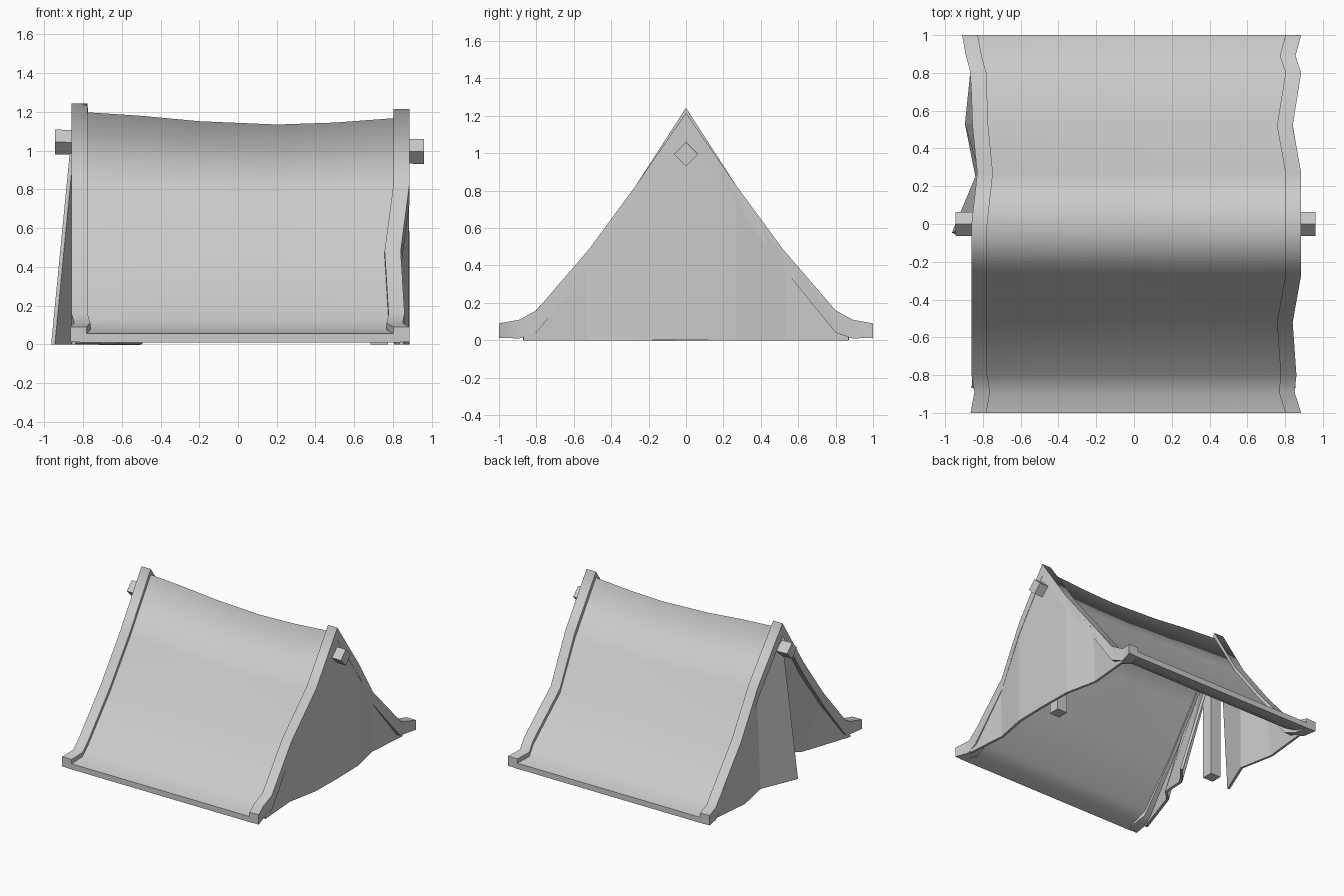
import bpy, bmesh
from mathutils import Vector

cube = bpy.data.objects.get("Cube")
if cube:
    bpy.data.objects.remove(cube, do_unlink=True)

# One canvas grey for everything
grey = bpy.data.materials.new("canvas_grey")
grey.use_nodes = True
COLOR = (0.6, 0.6, 0.6, 1)
grey.diffuse_color = COLOR
grey.node_tree.nodes["Principled BSDF"].inputs["Base Color"].default_value = COLOR

# Slope profile from front hem over the ridge to back hem
YS = [-1, -.89, -.8, -.52, -.27, 0, .27, .52, .8, .89, 1]
HALF = [.09, .11, .16, .485, .825]
OPEN_EDGE = [-.865, -.845, -.86, -.86, -.86, -.86, -.83, -.855, -.865, -.89, -.91]
CLOSED_EDGE = [.885, .85, .86, .84, .885, .885, .885, .84, .885, .855, .885]


def heights(ridge):
    return HALF + [ridge] + HALF[::-1]


def lerp(xs, vs, x):
    for i in range(len(xs) - 1):
        if x <= xs[i + 1]:
            t = (x - xs[i]) / (xs[i + 1] - xs[i])
            return vs[i] + t * (vs[i + 1] - vs[i])
    return vs[-1]


def finish(bm, name):
    bmesh.ops.recalc_face_normals(bm, faces=bm.faces)
    mesh = bpy.data.meshes.new(name)
    bm.to_mesh(mesh)
    bm.free()
    obj = bpy.data.objects.new(name, mesh)
    bpy.context.collection.objects.link(obj)
    mesh.materials.append(grey)
    return obj


def loft(name, rings, sharp_rails):
    """Join closed rings; soft along the length, crisp on the chosen rails."""
    bm = bmesh.new()
    rows = [[bm.verts.new(p) for p in ring] for ring in rings]
    n = len(rings[0])
    for a, b in zip(rows, rows[1:]):
        for i in range(n):
            j = (i + 1) % n
            bm.faces.new((a[i], a[j], b[j], b[i])).smooth = True
    for cap in (rows[0], rows[-1]):
        face = bm.faces.new(cap)
        for e in face.edges:
            e.smooth = False
    for a, b in zip(rows, rows[1:]):
        for i in sharp_rails:
            bm.edges.get((a[i], b[i])).smooth = False
    return finish(bm, name)


# Sagging roof sheet
COLS = [-.8, -.5, -.2, .2, .5, .8]
RIDGE = [1.2, 1.18, 1.152, 1.135, 1.145, 1.17]
rings = []
for y, open_x, closed_x in zip(YS, OPEN_EDGE, CLOSED_EDGE):
    xs = [open_x + .05] + COLS[1:-1] + [closed_x - .05]
    tops = []
    for x, ridge in zip(xs, RIDGE):
        z = lerp(YS, heights(ridge + .035), y) - .035
        sag = (1.2 - ridge) * .45 if abs(y) == .27 else 0
        tops.append((x, y, z - sag))
    rings.append(tops + [(x, py, z - .045) for x, py, z in reversed(tops)])
loft("roof_sheet", rings, (0, 5, 6, 11))


# Thick border strips at both ends
def border(name, edge, ridge, side):
    rings = []
    for y, x, z in zip(YS, edge, heights(ridge)):
        inner = x - side * .083
        low = max(z - .1, .012 if abs(y) == 1 else 0)
        low = low - .02 if abs(y) == .8 else low
        rings.append([(inner, y, z), (x, y, z), (x, y, low), (inner, y, low)])
    loft(name, rings, range(4))


border("open_end_border", OPEN_EDGE, 1.243, -1)
border("closed_end_border", CLOSED_EDGE, 1.215, 1)


# Hanging cloth panels: straight folds from the slope down to the ground
def cloth(name, ground, edge, ridge, inset):
    bm = bmesh.new()
    cols = []
    for x, y, top_y in ground:
        top = (lerp(YS, edge, top_y) - inset, top_y, lerp(YS, heights(ridge), top_y) - .035)
        cols.append((bm.verts.new((x, y, 0)), bm.verts.new(top)))
    for (a, b), (c, d) in zip(cols, cols[1:]):
        bm.faces.new((a, c, d, b))
    obj = finish(bm, name)
    mod = obj.modifiers.new("thickness", "SOLIDIFY")
    mod.thickness = .02
    mod.offset = 0


cloth("closed_end_wall",
      [(.845, -.87, -.87), (.82, -.53, -.53), (.87, -.27, -.27), (.875, 0, 0),
       (.87, .27, .27), (.815, .53, .53), (.845, .87, .87)],
      CLOSED_EDGE, 1.215, .012)
cloth("outward_flap",
      [(-.85, .87, .87), (-.885, .53, .53), (-.83, .25, .27), (-.955, -.05, 0)],
      OPEN_EDGE, 1.22, -.02)
cloth("inward_flap",
      [(-.85, -.87, -.87), (-.71, -.46, -.52), (-.63, -.38, -.4),
       (-.62, -.2, -.2), (-.5, -.05, 0)],
      OPEN_EDGE, 1.22, -.03)


# Square poles
def pole(name, start, end, half, diamond):
    a, b = Vector(start), Vector(end)
    if diamond:
        corners = [Vector((0, half, 0)), Vector((0, 0, half)),
                   Vector((0, -half, 0)), Vector((0, 0, -half))]
    else:
        corners = [Vector((sx * half, sy * half, 0))
                   for sx, sy in ((1, 1), (-1, 1), (-1, -1), (1, -1))]
    loft(name, [[a + c for c in corners], [b + c for c in corners]], range(4))


pole("ridge_pole", (-.945, 0, 1.045), (.96, 0, .995), .064, True)
pole("open_end_pole", (-.75, 0, 0), (-.75, 0, 1.04), .045, False)
pole("closed_end_pole", (.73, 0, 0), (.73, 0, 1), .045, False)
